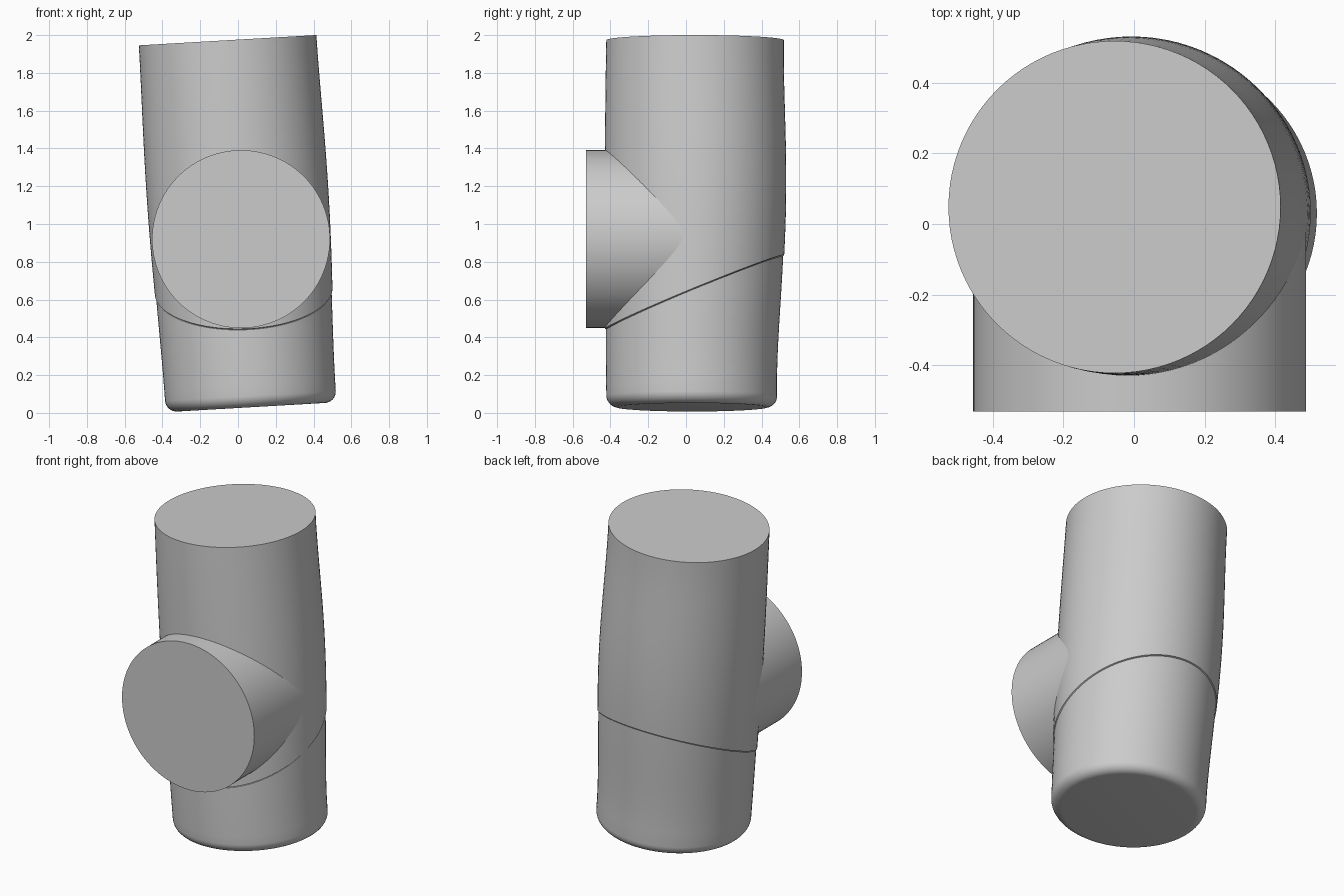
import bpy, bmesh
from math import sin, cos, pi, radians
from mathutils import Matrix

cube = bpy.data.objects.get("Cube")
if cube:
    bpy.data.objects.remove(cube)

grey = bpy.data.materials.new("plain grey")
grey.use_nodes = True
colour = (0.6, 0.6, 0.6, 1)
grey.diffuse_color = colour
grey.node_tree.nodes["Principled BSDF"].inputs["Base Color"].default_value = colour

SIDES = 96
TILT = 0.058
TOP, BOTTOM, ROUND = 1.973, 0.03, 0.06
# height, centre x, centre y, radius along the leaning pipe
AXIS = [(0.1, 0.065, 0.03, 0.452), (0.6, 0.033, 0.037, 0.468),
        (1.0, 0.008, 0.048, 0.479), (1.4, -0.018, 0.05, 0.479),
        (TOP, -0.055, 0.048, 0.47)]


def section(h):
    """Smooth centre and radius at a height."""
    out = [0, 0, 0]
    for i, row in enumerate(AXIS):
        w = 1
        for j, other in enumerate(AXIS):
            if i != j:
                w *= (h - other[0]) / (row[0] - other[0])
        out = [o + w * v for o, v in zip(out, row[1:])]
    return out


def seam(a):
    """Height of the slanted joint around the pipe."""
    return 0.635 + 0.195 * sin(a) - 0.008 * cos(a)


def finish(name, bm):
    bmesh.ops.recalc_face_normals(bm, faces=bm.faces)
    mesh = bpy.data.meshes.new(name)
    bm.to_mesh(mesh)
    bm.free()
    mesh.materials.append(grey)
    ob = bpy.data.objects.new(name, mesh)
    bpy.context.collection.objects.link(ob)
    bpy.ops.object.select_all(action='DESELECT')
    ob.select_set(True)
    bpy.context.view_layer.objects.active = ob
    bpy.ops.object.shade_smooth_by_angle(angle=radians(35))


def pipe(name, rings):
    """Loft rings, each a function of angle giving height and inset."""
    bm = bmesh.new()
    loops = []
    for ring in rings:
        loop = []
        for i in range(SIDES):
            a = 2 * pi * i / SIDES
            h, inset = ring(a)
            cx, cy, r = section(h)
            x = (r - inset) * cos(a)
            loop.append(bm.verts.new((cx + x, cy + (r - inset) * sin(a), h + TILT * x)))
        loops.append(loop)
    for low, high in zip(loops, loops[1:]):
        for i in range(SIDES):
            j = (i + 1) % SIDES
            bm.faces.new((low[i], low[j], high[j], high[i]))
    bm.faces.new(loops[0])
    bm.faces.new(loops[-1])
    finish(name, bm)


# Lower sleeve with a rounded foot, ending at the slanted joint
foot = [lambda a, t=k * pi / 16: (BOTTOM + ROUND * (1 - cos(t)), ROUND * (1 - sin(t)))
        for k in range(9)]
wall = [lambda a, t=k / 8: (BOTTOM + ROUND + t * (seam(a) - BOTTOM - ROUND), 0.005 * t)
        for k in range(1, 9)]
pipe("lower_sleeve", foot + wall)

# Upper pipe with a small lip over the joint and a flat top
lip = [lambda a: (seam(a), 0.015), lambda a: (seam(a) + 0.006, 0)]
shaft = [lambda a, t=k / 16: (seam(a) + 0.006 + t * (TOP - seam(a) - 0.006), 0)
         for k in range(1, 17)]
pipe("upper_pipe", lip + shaft)

# Side branch facing the front
bm = bmesh.new()
bmesh.ops.create_cone(bm, cap_ends=True, segments=SIDES, radius1=0.471, radius2=0.471, depth=0.53,
                      matrix=Matrix.Translation((0.016, -0.265, 0.92)) @ Matrix.Rotation(pi / 2, 4, 'X'))
finish("front_branch", bm)
